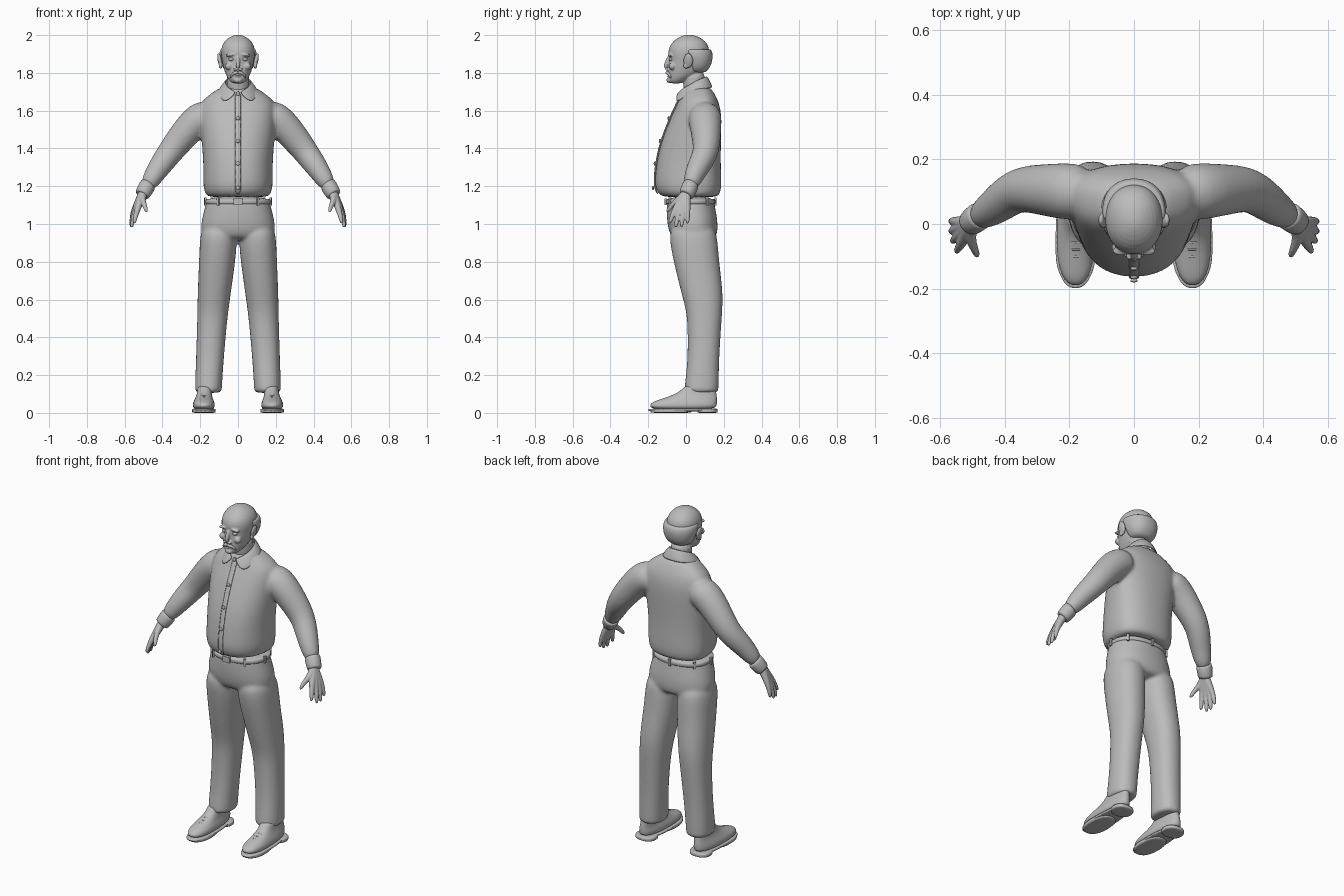
import bpy, bmesh, math
from mathutils import Vector, Matrix

cube = bpy.data.objects.get("Cube")
if cube:
    bpy.data.objects.remove(cube)

grey = bpy.data.materials.new("plain_grey")
grey.use_nodes = True
grey.diffuse_color = (0.5, 0.5, 0.5, 1)
grey.node_tree.nodes["Principled BSDF"].inputs["Base Color"].default_value = (0.5, 0.5, 0.5, 1)
SIDES = (1, -1)


def power(v, e):
    return math.copysign(abs(v) ** e, v)


def ring_point(sec, a, mid=0.5, e=0.9):
    """Point at angle a on a rounded outline (z, x0, x1, y0, y1)."""
    z, x0, x1, y0, y1 = sec
    ym = y0 + (y1 - y0) * mid
    c, s = power(math.cos(a), e), power(math.sin(a), e)
    depth = (y1 - ym) if s > 0 else (ym - y0)
    return Vector(((x0 + x1) / 2 + (x1 - x0) / 2 * c, ym + depth * s, z))


def skin_rings(bm, rings):
    loops = [[bm.verts.new(p) for p in r] for r in rings]
    n = len(loops[0])
    for a, b in zip(loops, loops[1:]):
        for i in range(n):
            bm.faces.new((a[i], a[(i + 1) % n], b[(i + 1) % n], b[i]))
    bm.faces.new(loops[0][::-1])
    bm.faces.new(loops[-1])


def loft(bm, secs, s=1, mid=0.5, e=0.9, n=24):
    rings = []
    for sec in secs:
        pts = [ring_point(sec, math.tau * i / n, mid, e) for i in range(n)]
        rings.append([(p.x * s, p.y, p.z) for p in pts])
    skin_rings(bm, rings)


def tube(bm, path, s=1, n=12):
    """Round limb through (x, y, z, radius) points."""
    pts = [Vector((x * s, y, z)) for x, y, z, r in path]
    rings = []
    for i, p in enumerate(pts):
        d = pts[min(i + 1, len(pts) - 1)] - pts[max(i - 1, 0)]
        q = d.to_track_quat('Z', 'Y')
        r = path[i][3]
        rings.append([p + q @ Vector((r * math.cos(math.tau * k / n), r * math.sin(math.tau * k / n), 0))
                      for k in range(n)])
    skin_rings(bm, rings)


def ball(bm, loc, size, turn=0):
    m = Matrix.Translation(loc) @ Matrix.Rotation(turn, 4, 'Y') @ Matrix.Diagonal((*size, 1))
    bmesh.ops.create_uvsphere(bm, u_segments=16, v_segments=10, radius=1, matrix=m)


def make(name, bm, sub=1, solid=0, voxel=0, smooth=0):
    bmesh.ops.recalc_face_normals(bm, faces=bm.faces)
    for f in bm.faces:
        f.smooth = True
    me = bpy.data.meshes.new(name)
    bm.to_mesh(me)
    bm.free()
    me.materials.append(grey)
    ob = bpy.data.objects.new(name, me)
    bpy.context.collection.objects.link(ob)
    if solid:
        ob.modifiers.new("thickness", 'SOLIDIFY').thickness = solid
        ob.modifiers["thickness"].offset = 0
    if sub:
        m = ob.modifiers.new("round", 'SUBSURF')
        m.levels = m.render_levels = sub
    if voxel:
        m = ob.modifiers.new("merge", 'REMESH')
        m.mode, m.voxel_size, m.use_smooth_shade = 'VOXEL', voxel, True
    if smooth:
        m = ob.modifiers.new("soften", 'SMOOTH')
        m.factor, m.iterations = 0.5, smooth
    return ob


def sym(rows):
    return [(z, -w, w, y0, y1) for z, w, y0, y1 in rows]


# Shirt: body and both sleeves merged
torso = sym([(1.14, .155, -.115, .16), (1.155, .174, -.145, .18), (1.2, .187, -.17, .19),
             (1.3, .184, -.16, .185), (1.4, .19, -.143, .185), (1.5, .2, -.108, .188),
             (1.58, .205, -.075, .188), (1.63, .2, -.05, .178), (1.665, .18, -.035, .165),
             (1.7, .13, -.02, .145), (1.73, .085, -.005, .125)])
sleeve = [(.13, .1, 1.58, .08), (.2, .1, 1.565, .092), (.265, .105, 1.5, .083), (.345, .11, 1.4, .073),
          (.385, .09, 1.345, .067), (.435, .05, 1.275, .057), (.49, .015, 1.185, .042)]
bm = bmesh.new()
loft(bm, torso, mid=.62, e=.88)
for s in SIDES:
    tube(bm, sleeve, s, 16)
make("shirt", bm, 2, voxel=.01, smooth=6)

bm = bmesh.new()
for s in SIDES:
    tube(bm, [(.474, .028, 1.21, .042), (.477, .026, 1.207, .046), (.508, .002, 1.155, .042),
              (.51, 0, 1.152, .036)], s, 16)
make("cuffs", bm)

# Button strip and buttons down the shirt front
bm = bmesh.new()
rows = [[bm.verts.new((x, y0 - .002, z)) for x in (-.017, .017)] for z, _, _, y0, _ in torso[1:-1]]
for a, b in zip(rows, rows[1:]):
    bm.faces.new((*a, *b[::-1]))
make("button_strip", bm, 1, solid=.01)

bm = bmesh.new()
for z, y in ((1.19, -.175), (1.32, -.165), (1.44, -.138), (1.56, -.092), (1.69, -.036)):
    ball(bm, (0, y, z), (.011, .006, .011))
make("buttons", bm, 0)

# Folded collar: top edge and bottom edge from nape to front point
bm = bmesh.new()
top = [(0, .112, 1.785), (.045, .098, 1.78), (.068, .055, 1.762), (.06, .01, 1.735), (.035, -.024, 1.715),
       (.01, -.036, 1.7)]
bottom = [(0, .142, 1.722), (.06, .132, 1.718), (.108, .075, 1.71), (.108, .01, 1.685), (.075, -.058, 1.632),
          (.02, -.048, 1.685)]
for s in SIDES:
    edges = [[bm.verts.new((x * s, y, z)) for x, y, z in e] for e in (top, bottom)]
    for i in range(len(top) - 1):
        bm.faces.new((edges[0][i], edges[0][i + 1], edges[1][i + 1], edges[1][i]))
bmesh.ops.remove_doubles(bm, verts=bm.verts, dist=.0005)
make("collar", bm, 2, solid=.012)

# Trousers: hips and both legs merged
bm = bmesh.new()
loft(bm, sym([(1.15, .166, -.1, .148), (1.1, .172, -.103, .152), (1.04, .19, -.103, .165),
              (.98, .2, -.097, .17), (.93, .19, -.08, .163), (.915, .15, -.04, .13)]))
leg = [(1.0, .01, .19, -.08, .15), (.92, .003, .203, -.09, .168), (.8, .014, .207, -.066, .176),
       (.66, .034, .213, -.032, .194), (.58, .045, .215, -.01, .195), (.5, .056, .216, .008, .19),
       (.3, .074, .222, .01, .176), (.17, .083, .227, -.004, .174), (.12, .085, .228, -.01, .172),
       (.105, .088, .224, -.004, .17)]
for s in SIDES:
    loft(bm, leg, s)
make("trousers", bm, 2, voxel=.01, smooth=5)

# Belt, loops and buckle
waist = (1.118, -.174, .174, -.107, .156)
bm = bmesh.new()
loft(bm, [(z, *waist[1:]) for z in (1.103, 1.106, 1.13, 1.133)], n=32)
make("belt", bm, 1)
bm = bmesh.new()
for deg in (-125, -90, -55, -5, 40, 90, 140, 185):
    a = math.radians(deg)
    size = (.014, .01, .042) if deg != -90 else (.045, .014, .034)
    m = Matrix.Translation(ring_point(waist, a)) @ Matrix.Rotation(a + math.pi / 2, 4, 'Z')
    bmesh.ops.create_cube(bm, size=1, matrix=m @ Matrix.Diagonal((*size, 1)))
loops = make("belt_loops_and_buckle", bm, 0)
for f in loops.data.polygons:
    f.use_smooth = False

# Shoes: upper, sole with heel, laces
upper = [(.015, .125, .237, -.19, .16), (.045, .121, .241, -.194, .165), (.062, .127, .235, -.17, .166),
         (.08, .135, .226, -.11, .165), (.1, .138, .218, -.055, .162), (.125, .138, .215, -.02, .158),
         (.15, .14, .212, 0, .15)]
bm = bmesh.new()
for s in SIDES:
    loft(bm, upper, s, mid=.4, e=.85)
make("shoe_uppers", bm, 2)
bm = bmesh.new()
for s in SIDES:
    for z0, y0, y1, mid in ((.008, -.2, .168, .4), (0, .06, .168, .5), (0, -.19, .03, .5)):
        loft(bm, [(z, .118, .243, y0, y1) for z in (z0, z0 + .003, .02, .023)], s, mid, .85)
make("shoe_soles", bm, 1)
bm = bmesh.new()
for s in SIDES:
    for y, z in ((-.1, .083), (-.078, .092), (-.056, .101)):
        tube(bm, [(.155, y, z - .008, .004), (.18, y, z + .002, .004), (.203, y, z - .008, .004)], s, 8)
make("shoe_laces", bm, 1)

# Hands: every finger runs from the wrist, merged into a palm
fingers = [((.53, -.055, 1.085), (.543, -.074, 1.04), (.55, -.088, 1.0)),
           ((.54, -.033, 1.08), (.556, -.048, 1.025), (.563, -.055, .977)),
           ((.545, -.012, 1.08), (.562, -.02, 1.025), (.567, -.025, .978)),
           ((.545, .008, 1.088), (.562, .009, 1.04), (.567, .008, .998)),
           ((.508, -.045, 1.125), (.492, -.08, 1.095), (.483, -.103, 1.06))]
bm = bmesh.new()
for s in SIDES:
    for base, middle, tip in fingers:
        tube(bm, [(.49, .015, 1.195, .026), (.505, 0, 1.16, .026), (*base, .017), (*middle, .0125),
                  (*tip, .0095)], s)
make("hands", bm, 1, voxel=.004, smooth=2)

# Head with neck, brow, cheeks, nose and chin merged
skull = sym([(1.742, .028, -.082, -.03), (1.76, .048, -.096, .01), (1.79, .066, -.097, .075),
             (1.83, .078, -.094, .103), (1.87, .086, -.091, .117), (1.905, .091, -.096, .124),
             (1.94, .088, -.09, .122), (1.97, .071, -.067, .102), (1.99, .045, -.036, .07),
             (2.002, .015, -.005, .035)])
bm = bmesh.new()
loft(bm, skull, e=.95)
tube(bm, [(0, .05, 1.67, .06), (0, .045, 1.74, .06), (0, .035, 1.82, .062)], n=16)
tube(bm, [(0, -.088, 1.89, .009), (0, -.102, 1.86, .011), (0, -.11, 1.825, .014), (0, -.104, 1.812, .012)])
ball(bm, (0, -.088, 1.762), (.024, .016, .016))
for s in SIDES:
    ball(bm, (s * .015, -.1, 1.819), (.01, .012, .008))
    ball(bm, (s * .038, -.083, 1.895), (.03, .015, .008), s * .15)
    ball(bm, (s * .048, -.072, 1.835), (.022, .02, .02))
make("head", bm, 1, voxel=.004, smooth=3)

bm = bmesh.new()
for s in SIDES:
    ball(bm, (s * .035, -.08, 1.872), (.015, .011, .009))
make("eyes", bm, 0)

bm = bmesh.new()
for s in SIDES:
    ball(bm, (s * .096, .012, 1.865), (.012, .026, .04), s * .2)
    ball(bm, (s * .092, 0, 1.838), (.01, .014, .016))
make("ears", bm, 1, voxel=.004, smooth=2)

# Moustache, lower lip and the fringe of hair round the back
bm = bmesh.new()
for s in SIDES:
    tube(bm, [(-.003, -.102, 1.803, .009), (.018, -.098, 1.8, .0095), (.034, -.087, 1.79, .007),
              (.041, -.079, 1.772, .004)], s)
make("moustache", bm, 1)
bm = bmesh.new()
tube(bm, [(-.02, -.088, 1.783, .003), (0, -.097, 1.781, .007), (.02, -.088, 1.783, .003)])
make("lower_lip", bm, 1)
bm = bmesh.new()
loft(bm, sym([(1.8, .05, .03, .098), (1.815, .074, .022, .118), (1.845, .09, .015, .136),
              (1.885, .099, .0, .143), (1.91, .099, -.012, .14), (1.924, .094, -.012, .131),
              (1.926, .085, 0, .12)]), mid=.3)
make("hair_fringe", bm, 2)
